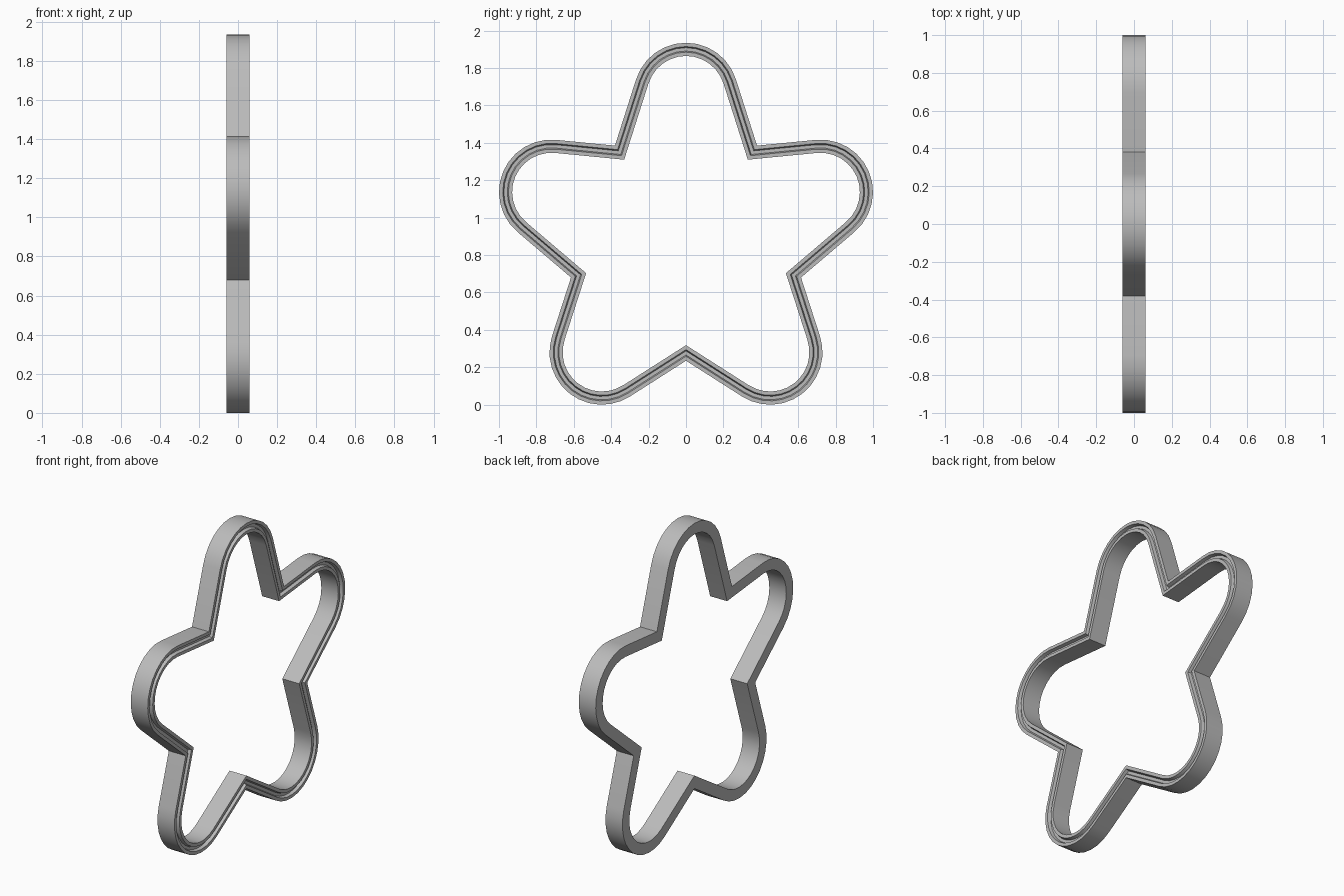
import bpy, bmesh, math
from mathutils import Vector

if "Cube" in bpy.data.objects:
    bpy.data.objects.remove(bpy.data.objects["Cube"])

R = 0.28      # outer radius of each rounded star tip
SEG = 12      # segments per tip

# Inner corners and tip centres, counter-clockwise in (y, z)
valleys = [Vector(p) for p in [(0, .235), (.615, .68), (.38, 1.385), (-.38, 1.385), (-.615, .68)]]
tips = [Vector(p) for p in [(.45, .28), (.72, 1.137), (0, 1.655), (-.72, 1.137), (-.45, .28)]]


def ang(v):
    return math.atan2(v.y, v.x)


# Outer star outline: each corner followed by the arc tangent to both neighbours
path = []
for i in range(5):
    p, c, n = valleys[i], tips[i], valleys[(i + 1) % 5]
    a0 = ang(c - p) - math.asin(R / (c - p).length) - math.pi / 2
    a1 = ang(n - c) + math.asin(R / (n - c).length) - math.pi / 2
    while a1 < a0:
        a1 += 2 * math.pi
    path.append(p)
    for k in range(SEG + 1):
        a = a0 + (a1 - a0) * k / SEG
        path.append(c + R * Vector((math.cos(a), math.sin(a))))

# Frame cross-section: (inward offset, x), with a shallow channel on the +x face
profile = [(0, -.06), (0, .06), (.020, .06), (.026, .04), (.044, .04),
           (.050, .06), (.070, .06), (.070, -.06)]


def mitre(i):
    a, b, c = path[i - 1], path[i], path[(i + 1) % len(path)]
    d0, d1 = (b - a).normalized(), (c - b).normalized()
    n0, n1 = Vector((-d0.y, d0.x)), Vector((-d1.y, d1.x))
    return (n0 + n1) / (1 + n0.dot(n1))


# Sweep the section around the outline
bm = bmesh.new()
rings = []
for i, p in enumerate(path):
    m = mitre(i)
    rings.append([bm.verts.new((x, p.x + m.x * d, p.y + m.y * d)) for d, x in profile])
for i in range(len(rings)):
    r0, r1 = rings[i], rings[(i + 1) % len(rings)]
    for j in range(len(profile)):
        k = (j + 1) % len(profile)
        bm.faces.new((r0[j], r1[j], r1[k], r0[k]))
bmesh.ops.recalc_face_normals(bm, faces=bm.faces)
mesh = bpy.data.meshes.new("star_frame")
bm.to_mesh(mesh)
bm.free()

frame = bpy.data.objects.new("star_frame", mesh)
bpy.context.collection.objects.link(frame)
mat = bpy.data.materials.new("grey")
mat.diffuse_color = (.5, .5, .5, 1)
mat.use_nodes = True
mat.node_tree.nodes["Principled BSDF"].inputs["Base Color"].default_value = mat.diffuse_color
mesh.materials.append(mat)
bpy.context.view_layer.objects.active = frame
frame.select_set(True)
bpy.ops.object.shade_smooth_by_angle(angle=math.radians(30))
